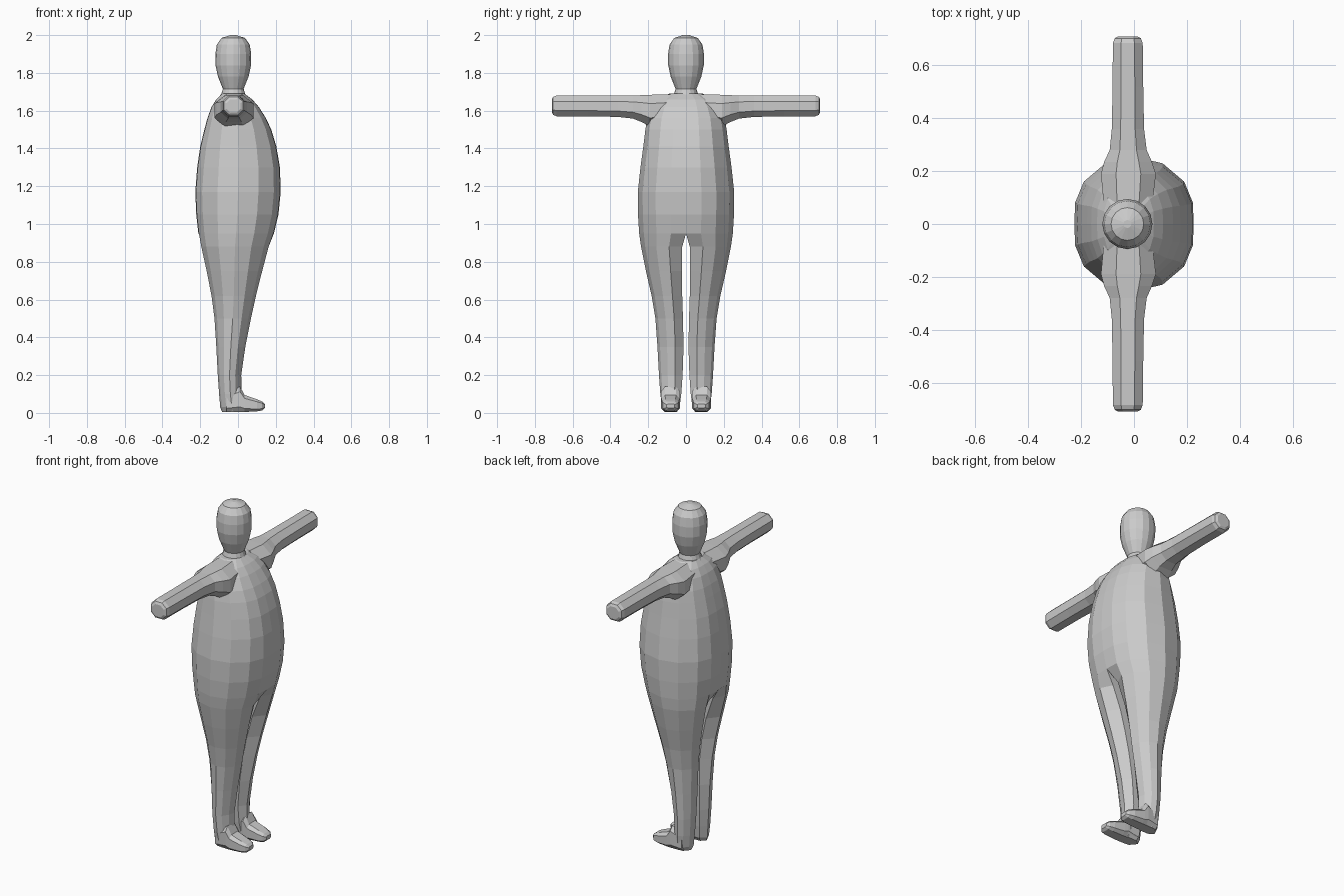
import bpy, bmesh, math

grey = bpy.data.materials.new("plain grey")
grey.diffuse_color = (0.6, 0.6, 0.6, 1)


def loft(name, rings):
    """Skin a closed, flat-shaded surface over rings of equal point count."""
    bm = bmesh.new()
    loops = [[bm.verts.new(p) for p in ring] for ring in rings]
    n = len(loops[0])
    for a, b in zip(loops, loops[1:]):
        for i in range(n):
            j = (i + 1) % n
            bm.faces.new((a[i], a[j], b[j], b[i]))
    bm.faces.new(loops[0])
    bm.faces.new(loops[-1])
    bmesh.ops.recalc_face_normals(bm, faces=bm.faces)
    mesh = bpy.data.meshes.new(name)
    bm.to_mesh(mesh)
    bm.free()
    mesh.materials.append(grey)
    obj = bpy.data.objects.new(name, mesh)
    bpy.context.collection.objects.link(obj)
    return obj


def half_profile(u0):
    """Half of the body outline, front to back: (x factor, sideways factor)."""
    q = [(u0, 0), (0.985, 0.32), (0.84, 0.63), (0.48, 0.9)]
    return q + [(0, 1)] + [(-u, t) for u, t in reversed(q)]


def octagon(a0, a1, b0, b1, k=0.45):
    """Eight-sided section between the given limits."""
    ca, cb, ra, rb = (a0 + a1) / 2, (b0 + b1) / 2, (a1 - a0) / 2, (b1 - b0) / 2
    pts = [(1, k), (k, 1), (-k, 1), (-1, k), (-1, -k), (-k, -1), (k, -1), (1, -k)]
    return [(ca + ra * u, cb + rb * v) for u, v in pts]


# Torso: z, back x, front x, half width
torso = [(0.95, -0.21, 0.19, 0.248), (1.05, -0.221, 0.214, 0.254),
         (1.17, -0.226, 0.226, 0.255), (1.3, -0.216, 0.222, 0.241),
         (1.41, -0.2, 0.203, 0.226), (1.5, -0.178, 0.176, 0.215),
         (1.56, -0.162, 0.148, 0.205), (1.62, -0.14, 0.11, 0.18),
         (1.66, -0.115, 0.075, 0.15), (1.69, -0.085, 0.035, 0.09)]
outline = half_profile(1)
outline += [(u, -t) for u, t in reversed(outline[1:-1])]
loft("torso", [[((x0 + x1) / 2 + u * (x1 - x0) / 2, t * w, z) for u, t in outline]
               for z, x0, x1, w in torso])

# Head and neck: z, radius
head = [(1.66, 0.085), (1.69, 0.063), (1.715, 0.055), (1.74, 0.065), (1.78, 0.081),
        (1.84, 0.094), (1.9, 0.095), (1.95, 0.087), (1.985, 0.062), (2.0, 0.015)]
angles = [math.tau * i / 16 for i in range(16)]
loft("head", [[(-0.025 + r * math.cos(a), r * math.sin(a), z) for a in angles]
              for z, r in head])

# Leg: z, back x, front x, inner y, outer y, inner corner factor
leg = [(0.95, -0.21, 0.19, 0, 0.248, 1), (0.88, -0.197, 0.165, 0.02, 0.238, 0.8),
       (0.75, -0.168, 0.13, 0.02, 0.212, 0.65), (0.62, -0.142, 0.097, 0.02, 0.182, 0.55),
       (0.5, -0.126, 0.07, 0.016, 0.162, 0.5), (0.35, -0.116, 0.04, 0.013, 0.151, 0.5),
       (0.2, -0.108, 0.018, 0.018, 0.143, 0.5), (0.1, -0.101, 0.02, 0.025, 0.136, 0.5),
       (0.03, -0.095, 0.03, 0.034, 0.126, 0.5), (0.005, -0.085, 0.03, 0.048, 0.112, 0.5)]
# Foot: x, inner y, outer y, bottom z, top z
foot = [(-0.06, 0.036, 0.126, 0.005, 0.1), (0.01, 0.032, 0.132, 0.005, 0.14),
        (0.035, 0.033, 0.131, 0.005, 0.095), (0.1, 0.038, 0.126, 0.008, 0.072),
        (0.128, 0.045, 0.117, 0.013, 0.06), (0.142, 0.06, 0.102, 0.025, 0.048)]
# Arm: y, back x, front x, bottom z, top z
arm = [(0.08, -0.115, 0.07, 1.53, 1.687), (0.19, -0.125, 0.083, 1.515, 1.684),
       (0.235, -0.113, 0.068, 1.54, 1.682), (0.28, -0.092, 0.048, 1.558, 1.68),
       (0.36, -0.084, 0.038, 1.567, 1.68), (0.52, -0.081, 0.035, 1.57, 1.68),
       (0.685, -0.08, 0.033, 1.57, 1.68), (0.703, -0.073, 0.026, 1.578, 1.673),
       (0.71, -0.06, 0.013, 1.59, 1.66)]

for s, side in ((1, "left"), (-1, "right")):
    loft(side + "_leg", [[((x0 + x1) / 2 + u * (x1 - x0) / 2, s * (y0 + t * (y1 - y0)), z)
                          for u, t in half_profile(k)] for z, x0, x1, y0, y1, k in leg])
    loft(side + "_foot", [[(x, s * y, z) for y, z in octagon(*sec, 0.6)]
                          for x, *sec in foot])
    loft(side + "_arm", [[(x, s * y, z) for x, z in octagon(*sec)]
                         for y, *sec in arm])
